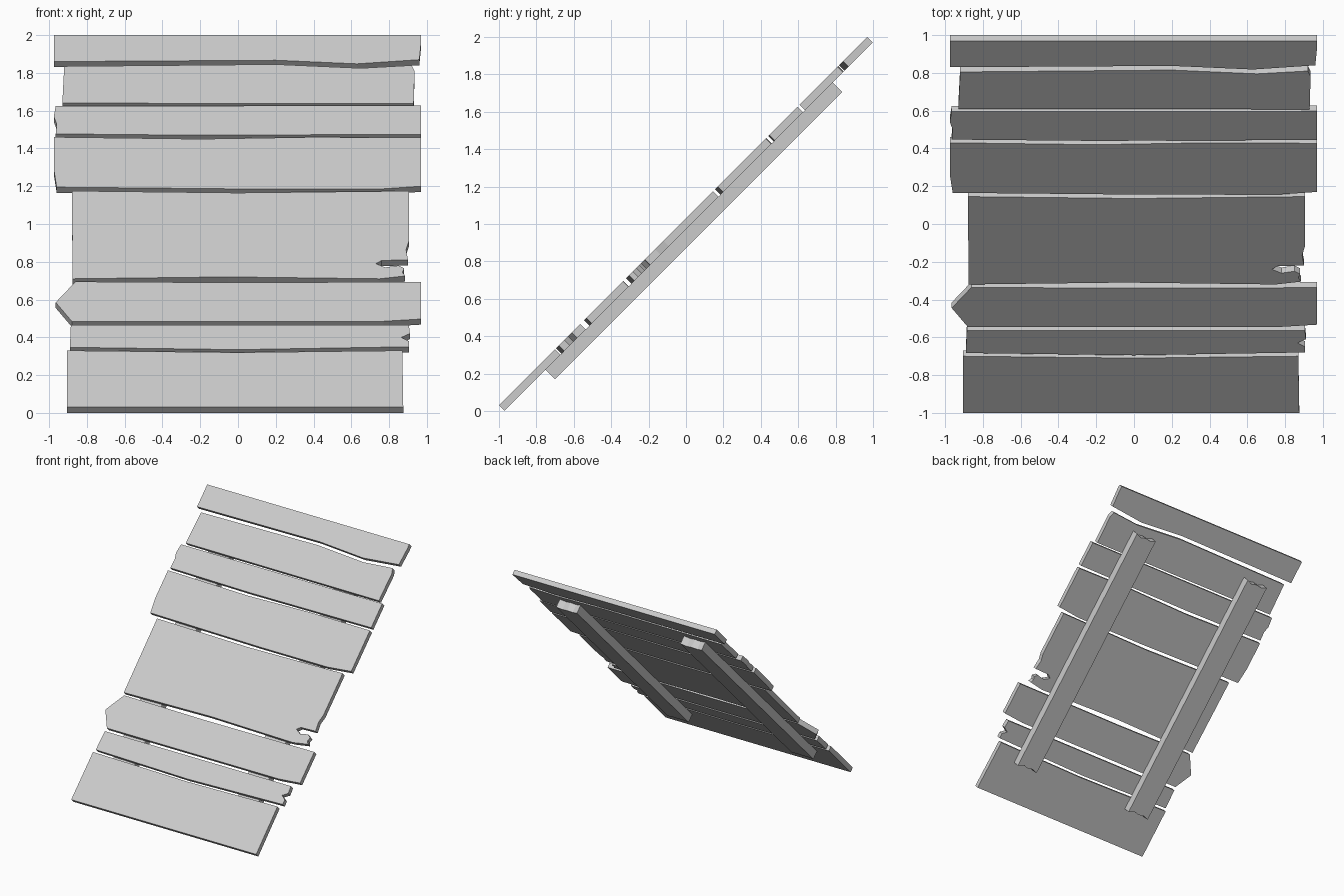
import bpy
import bmesh
import math
from mathutils import Matrix

default_cube = bpy.data.objects.get("Cube")
if default_cube:
    bpy.data.objects.remove(default_cube, do_unlink=True)

PLANK_THICKNESS = 0.042
BATTEN_THICKNESS = 0.07

# Single flat colour for all the timber
timber = bpy.data.materials.new("pale_grey_timber")
timber.use_nodes = True
grey = (0.6, 0.6, 0.6, 1)
timber.diffuse_color = grey
timber.node_tree.nodes["Principled BSDF"].inputs["Base Color"].default_value = grey

# The whole panel leans back at forty-five degrees
LEAN = Matrix.Translation((0, -1.03, 0)) @ Matrix.Rotation(math.radians(45), 4, "X")


def board(name, outline, top, thickness):
    """Extrude an outline of (x, height) points into a leaning flat board."""
    bm = bmesh.new()
    stretch = math.sqrt(2)
    verts = [bm.verts.new((x, height * stretch, top)) for x, height in outline]
    face = bm.faces.new(verts)
    extruded = bmesh.ops.extrude_face_region(bm, geom=[face])
    moved = [v for v in extruded["geom"] if isinstance(v, bmesh.types.BMVert)]
    bmesh.ops.translate(bm, verts=moved, vec=(0, 0, -thickness))
    bmesh.ops.recalc_face_normals(bm, faces=bm.faces)
    bm.transform(LEAN)
    mesh = bpy.data.meshes.new(name)
    bm.to_mesh(mesh)
    bm.free()
    mesh.materials.append(timber)
    obj = bpy.data.objects.new(name, mesh)
    bpy.context.collection.objects.link(obj)
    return obj


def plank(name, upper_edge, right_end, lower_edge, left_end=()):
    """Upper edge runs left to right, lower edge right to left."""
    outline = [*upper_edge, *right_end, *lower_edge, *left_end]
    return board(name, outline, 0, PLANK_THICKNESS)


# Cross planks, from the top of the panel to the bottom
plank("top_plank",
      upper_edge=[(-.975, 2), (.97, 2)],
      right_end=[(.97, 1.97)],
      lower_edge=[(.96, 1.87), (.63, 1.848), (.2, 1.867), (-.975, 1.86)])

plank("second_plank",
      upper_edge=[(-.92, 1.835), (.2, 1.845), (.65, 1.825), (.92, 1.84)],
      right_end=[(.935, 1.81)],
      lower_edge=[(.93, 1.637), (-.93, 1.64)])

plank("third_plank",
      upper_edge=[(-.965, 1.625), (.97, 1.627)],
      right_end=[],
      lower_edge=[(.97, 1.475), (-.2, 1.47), (-.965, 1.477)],
      left_end=[(-.96, 1.53), (-.975, 1.57)])

plank("fourth_plank",
      upper_edge=[(-.975, 1.46), (-.2, 1.45), (.4, 1.46), (.97, 1.457)],
      right_end=[],
      lower_edge=[(.97, 1.2), (.75, 1.185), (.1, 1.185), (-.96, 1.195)],
      left_end=[(-.975, 1.29)])

# Widest plank, with a split running in from its right end
plank("wide_split_plank",
      upper_edge=[(-.88, 1.175), (0, 1.165), (.905, 1.175)],
      right_end=[(.905, .91), (.89, .865), (.9, .81), (.76, .807),
                 (.73, .79), (.78, .77), (.85, .78), (.88, .765), (.87, .745)],
      lower_edge=[(.885, .725), (.75, .71), (-.05, .72), (-.875, .71)])

# Plank with a pointed left end
plank("pointed_plank",
      upper_edge=[(-.86, .695), (-.1, .69), (.97, .693)],
      right_end=[],
      lower_edge=[(.97, .497), (.77, .485), (-.88, .485)],
      left_end=[(-.965, .585)])

plank("narrow_notched_plank",
      upper_edge=[(-.885, .465), (.905, .465)],
      right_end=[(.91, .42), (.865, .4), (.905, .38)],
      lower_edge=[(.905, .35), (0, .335), (-.89, .347)])

plank("bottom_plank",
      upper_edge=[(-.905, .33), (0, .32), (.87, .33)],
      right_end=[],
      lower_edge=[(.875, .03), (-.905, .03)])

# Two long battens with slightly worn ends, fixed behind the planks
WEAR = (0, .012, .006, .014, 0)
for name, left_x, right_x in (("right_batten", -.735, -.53), ("left_batten", .465, .665)):
    steps = len(WEAR) - 1
    xs = [left_x + (right_x - left_x) * i / steps for i in range(steps + 1)]
    upper_end = [(x, 1.785 - wear) for x, wear in zip(xs, WEAR)]
    lower_end = [(x, .25 + wear) for x, wear in zip(xs, WEAR)]
    board(name, upper_end + lower_end[::-1], -PLANK_THICKNESS, BATTEN_THICKNESS)
